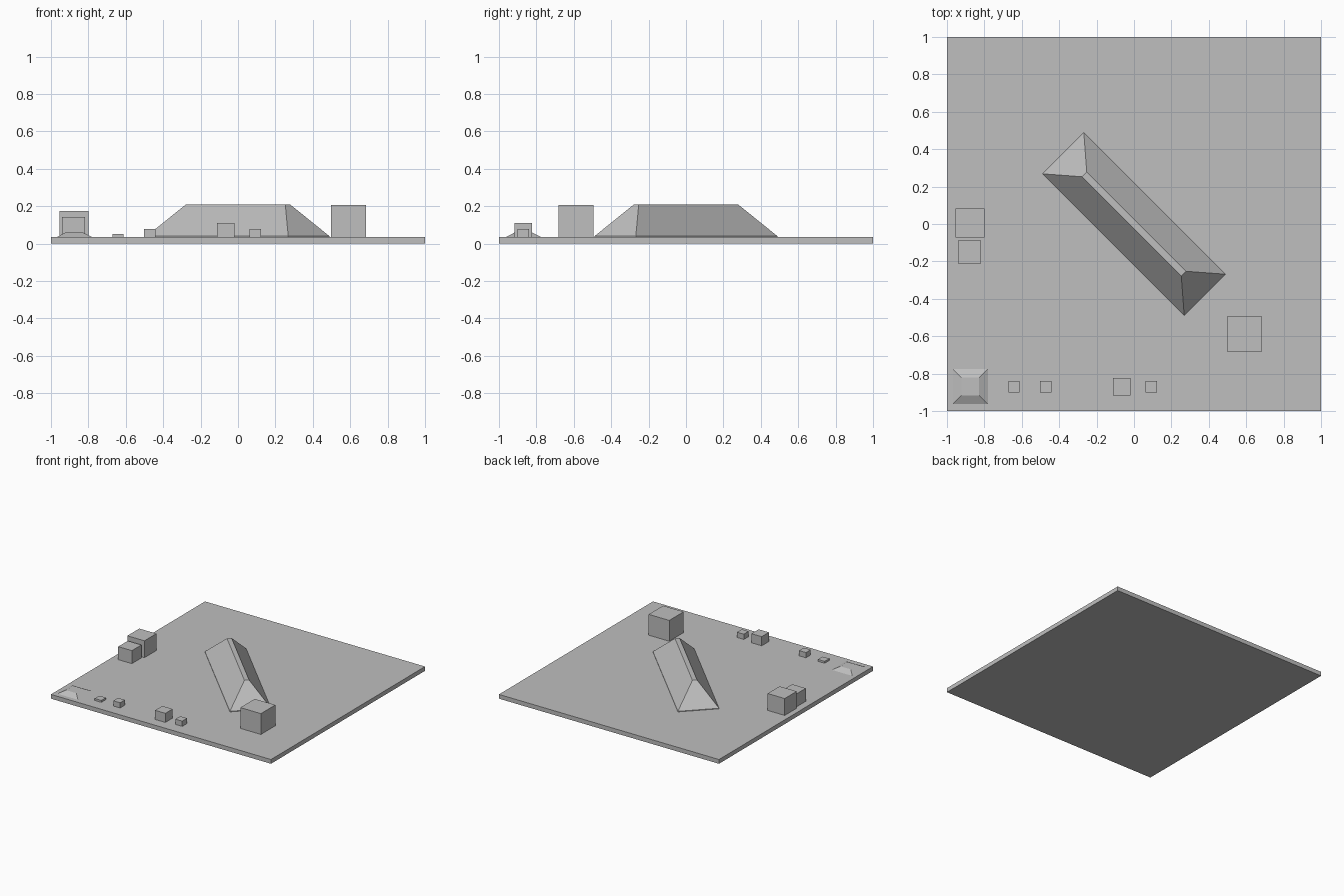
import bpy, bmesh, math

if "Cube" in bpy.data.objects:
    bpy.data.objects.remove(bpy.data.objects["Cube"])

grey = bpy.data.materials.new("plain grey")
grey.diffuse_color = (0.52, 0.52, 0.52, 1)
grey.use_nodes = True
grey.node_tree.nodes["Principled BSDF"].inputs["Base Color"].default_value = grey.diffuse_color
TOP = 0.035  # height of the floor plate


def block(name, center, size, z0, z1, top=None, lip=0.0, turn=0.0):
    """Box, or a frustum when a smaller top size is given."""
    levels = [(z0, size)]
    if lip:
        levels.append((z0 + lip, size))
    levels.append((z1, top or size))
    bm = bmesh.new()
    rings = [[bm.verts.new((sx * w / 2, sy * d / 2, z))
              for sx, sy in ((-1, -1), (1, -1), (1, 1), (-1, 1))]
             for z, (w, d) in levels]
    bm.faces.new(rings[0][::-1])
    bm.faces.new(rings[-1])
    for a, b in zip(rings, rings[1:]):
        for i in range(4):
            j = (i + 1) % 4
            bm.faces.new((a[i], a[j], b[j], b[i]))
    mesh = bpy.data.meshes.new(name)
    bm.to_mesh(mesh)
    bm.free()
    mesh.materials.append(grey)
    ob = bpy.data.objects.new(name, mesh)
    ob.location = (center[0], center[1], 0)
    ob.rotation_euler.z = turn
    bpy.context.collection.objects.link(ob)
    return ob


# Floor plate
block("floor_plate", (0, 0), (2, 2), 0, TOP)

# Long diagonal ridge with sloped sides and a thin lip at its foot
block("diagonal_ridge", (0, 0), (1.07, 0.311), TOP, 0.21,
      top=(0.75, 0.035), lip=0.005, turn=-math.pi / 4)

# Low sloped mound in the corner
block("corner_mound", (-0.875, -0.869), (0.187, 0.187), TOP, 0.059,
      top=(0.094, 0.094))

# Crates: name, x, y, width, top height
for name, x, y, w, z in (
        ("large_left_crate", -0.878, 0.006, 0.155, 0.174),
        ("small_left_crate", -0.879, -0.149, 0.124, 0.142),
        ("big_crate", 0.592, -0.588, 0.187, 0.206),
        ("front_crate_medium", -0.065, -0.87, 0.093, 0.11),
        ("front_crate_right", 0.093, -0.87, 0.062, 0.078),
        ("front_crate_left", -0.472, -0.87, 0.062, 0.078),
        ("front_crate_low", -0.642, -0.87, 0.06, 0.051)):
    block(name, (x, y), (w, w), TOP, z)
